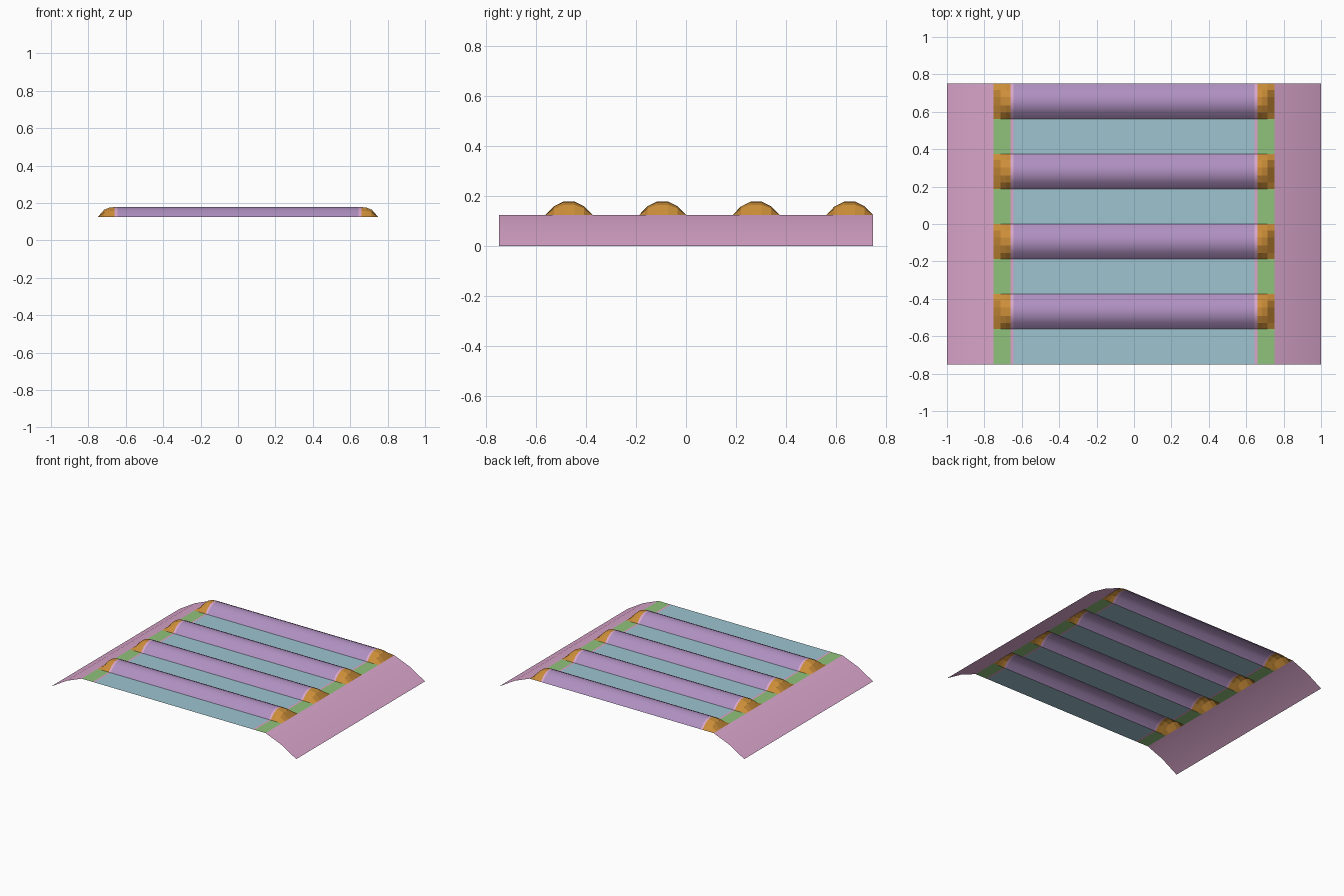
import bpy, bmesh, math

if "Cube" in bpy.data.objects:
    bpy.data.objects.remove(bpy.data.objects["Cube"])

BASE = 0.125          # height of the flat deck
SLOT = 1.5 / 8        # eight alternating flat / hump slots along y
HUMP = [(-SLOT / 2, 0), (-0.06, 0.034), (-0.022, 0.053),
        (0.022, 0.053), (0.06, 0.034), (SLOT / 2, 0)]


def material(name, rgb):
    m = bpy.data.materials.new(name)
    m.diffuse_color = (*rgb, 1)
    m.use_nodes = True
    m.node_tree.nodes["Principled BSDF"].inputs["Base Color"].default_value = m.diffuse_color
    return m


teal = material("teal", (0.34, 0.55, 0.63))
purple = material("purple", (0.43, 0.28, 0.53))
green = material("green", (0.28, 0.54, 0.2))
orange = material("orange", (0.6, 0.27, 0.04))
pink = material("pink", (0.7, 0.38, 0.6))


def sheet(name, xs, ys, height, mat, smooth=True):
    """Open grid surface over xs by ys with z = height(i, j)."""
    bm = bmesh.new()
    grid = [[bm.verts.new((x, y, height(i, j))) for j, y in enumerate(ys)]
            for i, x in enumerate(xs)]
    for i in range(len(xs) - 1):
        for j in range(len(ys) - 1):
            bm.faces.new((grid[i][j], grid[i + 1][j],
                          grid[i + 1][j + 1], grid[i][j + 1]))
    bm.normal_update()
    for f in bm.faces:
        f.smooth = smooth
        if f.normal.z < 0:
            f.normal_flip()
    me = bpy.data.meshes.new(name)
    bm.to_mesh(me)
    bm.free()
    me.materials.append(mat)
    ob = bpy.data.objects.new(name, me)
    bpy.context.collection.objects.link(ob)
    return ob


# sloping side ramps
ramp = [(0.75, BASE), (0.875, 0.075), (1.0, 0.0)]
for s, side in ((1, "right"), (-1, "left")):
    sheet(side + "_ramp", [s * p[0] for p in ramp], [-0.75, 0.75],
          lambda i, j: ramp[i][1], pink)

# rounded end caps: fall-off of the hump height towards the ramp
cap_x = [0.66, 0.685, 0.715, 0.75]
cap_f = [1.0, 0.97, 0.75, 0.0]

for k in range(8):
    y0 = -0.75 + k * SLOT
    n = k // 2 + 1
    if k % 2 == 0:
        # flat deck panels with kerb strips
        ys = [y0, y0 + SLOT]
        flat = lambda i, j: BASE
        sheet(f"flat_panel_{n}", [-0.645, 0.645], ys, flat, teal)
        for s, side in ((1, "right"), (-1, "left")):
            sheet(f"{side}_trim_{n}", [s * 0.645, s * 0.66], ys, flat, pink)
            sheet(f"{side}_verge_{n}", [s * 0.66, s * 0.75], ys, flat, green)
    else:
        # raised humps with trim and end caps
        ys = [y0 + SLOT / 2 + p[0] for p in HUMP]
        arch = lambda i, j: BASE + HUMP[j][1]
        sheet(f"hump_{n}", [-0.645, 0.645], ys, arch, purple)
        for s, side in ((1, "right"), (-1, "left")):
            sheet(f"{side}_hump_trim_{n}", [s * 0.645, s * 0.66], ys, arch, pink)
            sheet(f"{side}_cap_{n}", [s * x for x in cap_x], ys,
                  lambda i, j: BASE + HUMP[j][1] * cap_f[i], orange, False)
